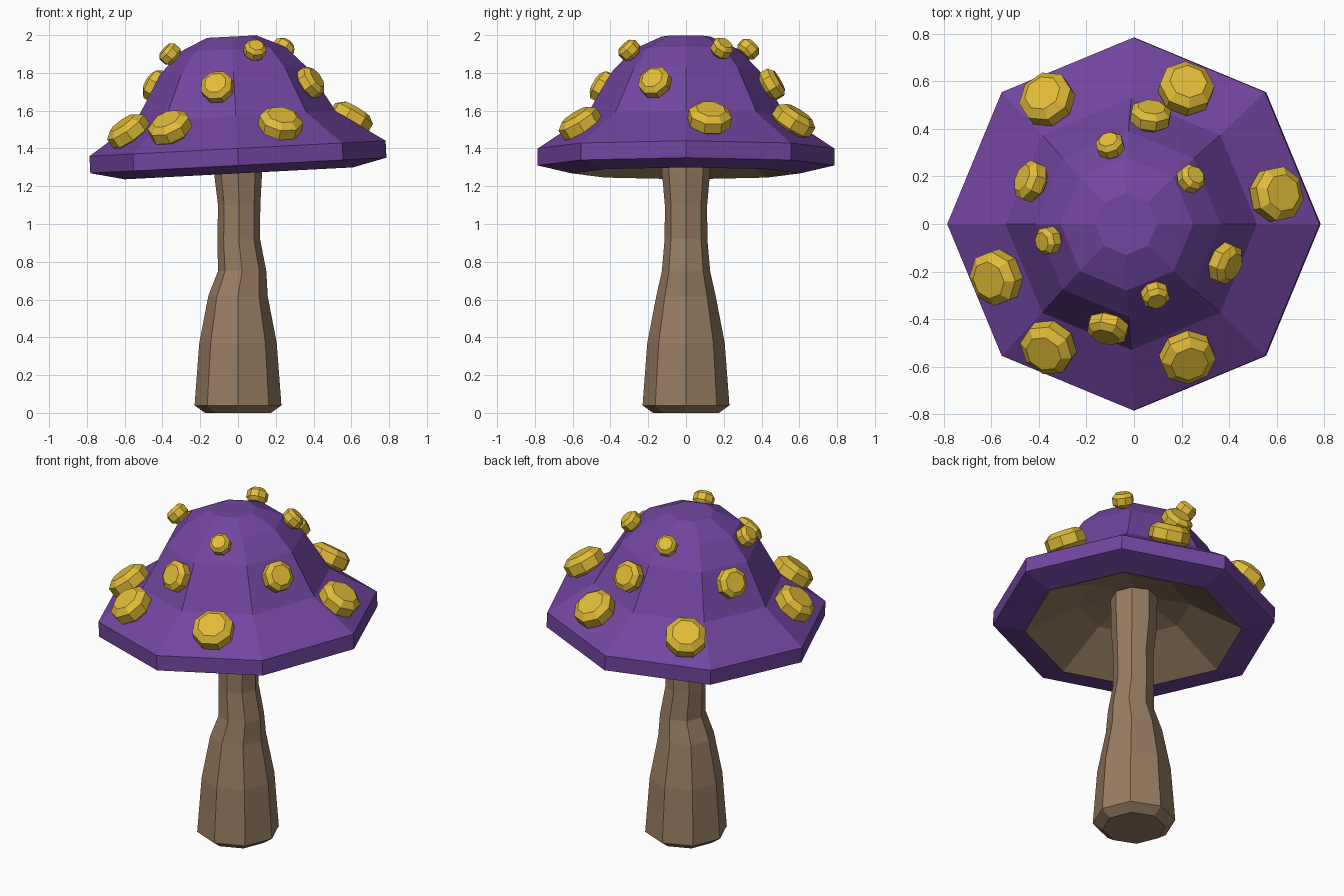
import bpy, math
from mathutils import Matrix, Vector

if "Cube" in bpy.data.objects:
    bpy.data.objects.remove(bpy.data.objects["Cube"])

SIDES = 8


def material(name, rgb):
    m = bpy.data.materials.new(name)
    m.diffuse_color = (*rgb, 1)
    m.use_nodes = True
    m.node_tree.nodes["Principled BSDF"].inputs["Base Color"].default_value = m.diffuse_color
    return m


PURPLE = material("cap_purple", (0.17, 0.06, 0.35))
BROWN = material("stem_brown", (0.31, 0.20, 0.12))
GOLD = material("spot_gold", (0.75, 0.50, 0.04))


def lathe(name, rings, mats, matrix=Matrix(), under=99, phase=0):
    """Stack octagonal rings (radius, z, x offset) bottom to top with capped
    ends; bands from index `under` on use the second material."""
    verts, faces, slots = [], [], []
    for r, z, cx in rings:
        for k in range(SIDES):
            a = math.tau * k / SIDES + phase
            verts.append(matrix @ Vector((cx + r * math.cos(a), r * math.sin(a), z)))
    for i in range(len(rings) - 1):
        for k in range(SIDES):
            n = (k + 1) % SIDES
            a, b = i * SIDES, (i + 1) * SIDES
            faces.append((a + k, a + n, b + n, b + k))
            slots.append(int(i >= under))
    faces.append(tuple(reversed(range(SIDES))))
    slots.append(0)
    faces.append(tuple(range(len(verts) - SIDES, len(verts))))
    slots.append(int(under < 99))
    me = bpy.data.meshes.new(name)
    me.from_pydata(verts, [], faces)
    for m in mats:
        me.materials.append(m)
    me.polygons.foreach_set("material_index", slots)
    ob = bpy.data.objects.new(name, me)
    bpy.context.collection.objects.link(ob)
    return ob


# Slightly crooked stem
lathe("stem", [(0.175, 0, 0), (0.23, 0.04, 0), (0.205, 0.37, 0), (0.157, 0.62, 0),
               (0.128, 0.75, 0.022), (0.113, 0.92, 0.004), (0.112, 1.10, 0.006),
               (0.128, 1.28, 0), (0.13, 1.47, 0)], [BROWN])

# Tilted cap: brown hollow underside, then rim and dome
tilt = Matrix.Rotation(math.radians(-3), 4, 'Y')
pivot = Matrix.Translation((0, 0, 1.35))
cap_matrix = pivot @ tilt @ pivot.inverted()
cap = [(0.10, 1.48), (0.31, 1.43), (0.605, 1.268), (0.785, 1.31), (0.785, 1.40),
       (0.53, 1.57), (0.39, 1.81), (0.28, 1.925), (0.13, 1.993)]
lathe("cap", [(r, z, 0) for r, z in cap], [BROWN, PURPLE], cap_matrix, under=2)

# Spots: radius, half thickness, lean from vertical, centres
spot_rows = [
    ("large", 0.117, 0.058, 34, [(-0.365, 0.525, 1.51), (0.22, 0.57, 1.545),
                                 (0.60, 0.125, 1.56), (-0.58, -0.225, 1.49),
                                 (-0.36, -0.52, 1.51), (0.225, -0.56, 1.53)]),
    ("medium", 0.088, 0.045, 60, [(0.07, 0.455, 1.74), (-0.435, 0.18, 1.73),
                                  (0.385, -0.165, 1.75), (-0.11, -0.44, 1.725)]),
    ("small", 0.06, 0.04, 45, [(-0.10, 0.33, 1.925), (0.24, 0.19, 1.93),
                               (-0.36, -0.07, 1.90), (0.09, -0.30, 1.92)]),
]
for size, r, h, lean, centres in spot_rows:
    for i, c in enumerate(centres):
        turn = (Matrix.Rotation(math.atan2(c[1], c[0]), 4, 'Z')
                @ Matrix.Rotation(math.radians(lean), 4, 'Y'))
        lathe(f"{size}_spot_{i + 1}",
              [(r * 0.68, -h, 0), (r, -h * 0.5, 0), (r, h * 0.5, 0), (r * 0.68, h, 0)],
              [GOLD], Matrix.Translation(c) @ tilt @ turn, phase=math.pi / 8)
